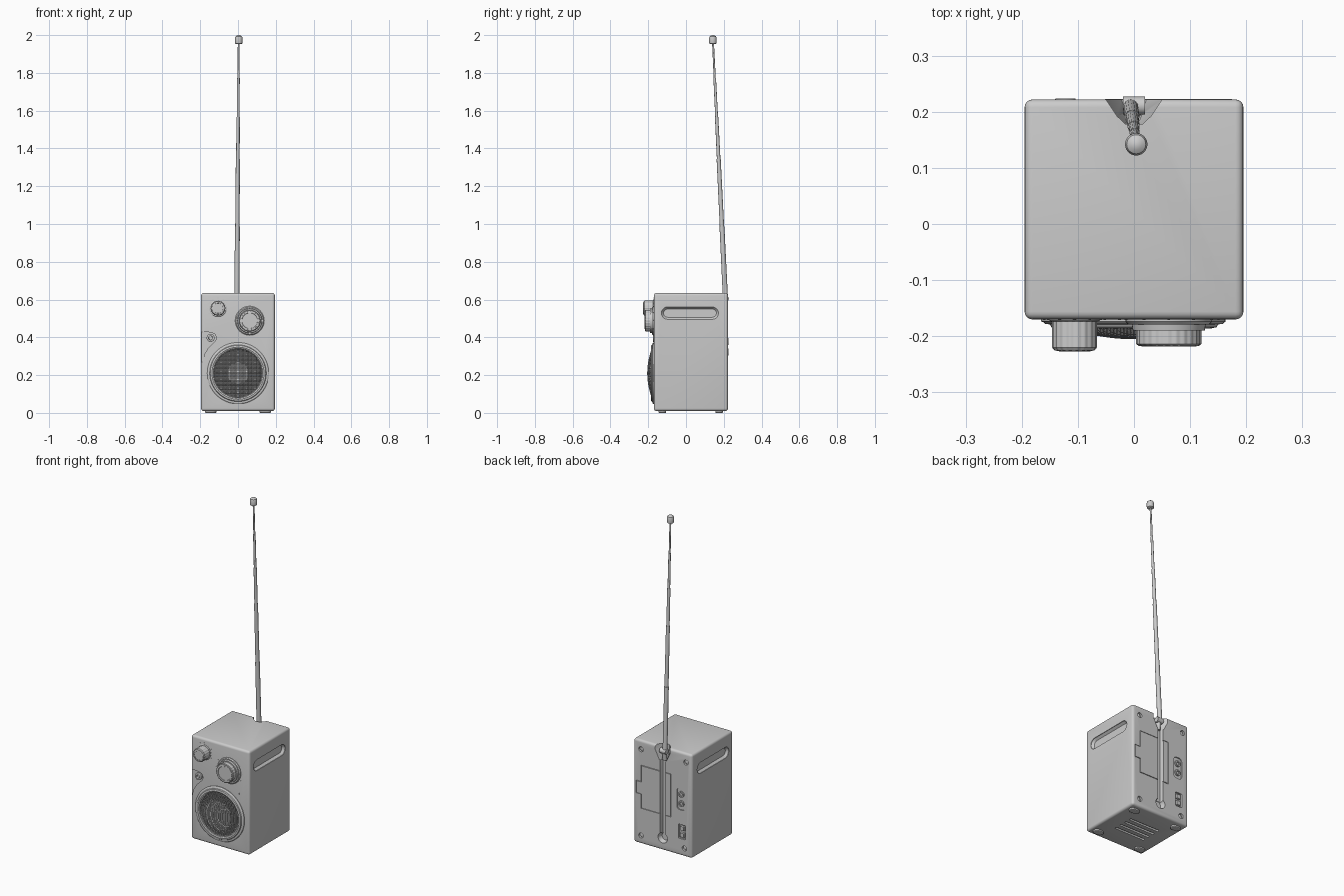
import bpy, bmesh, math
from mathutils import Vector

if "Cube" in bpy.data.objects:
    bpy.data.objects.remove(bpy.data.objects["Cube"], do_unlink=True)

grey = bpy.data.materials.new("plain grey")
grey.use_nodes = True
GREY = (0.6, 0.6, 0.6, 1)
grey.diffuse_color = GREY
grey.node_tree.nodes["Principled BSDF"].inputs["Base Color"].default_value = GREY

X, FRONT, BACK, BOTTOM, TOP = 0.195, -0.17, 0.222, 0.01, 0.635
# each side maps (u, v, outward distance) to a point
SIDES = {
    "front": lambda u, v, d: (u, FRONT - d, v),
    "back": lambda u, v, d: (u, BACK + d, v),
    "left": lambda u, v, d: (X + d, u, v),
    "right": lambda u, v, d: (-X - d, u, v),
    "top": lambda u, v, d: (u, v, TOP + d),
    "bottom": lambda u, v, d: (u, v, BOTTOM - d),
}


def finish(name, bm):
    bmesh.ops.recalc_face_normals(bm, faces=bm.faces)
    me = bpy.data.meshes.new(name)
    bm.to_mesh(me)
    bm.free()
    me.materials.append(grey)
    ob = bpy.data.objects.new(name, me)
    bpy.context.collection.objects.link(ob)
    return ob


def pill(u, v, w, h, r, n=5):
    """Rounded rectangle outline."""
    pts = []
    for k, (sx, sy) in enumerate([(1, 1), (-1, 1), (-1, -1), (1, -1)]):
        for i in range(n + 1):
            a = (k + i / n) * math.pi / 2
            pts.append((u + sx * (w / 2 - r) + r * math.cos(a),
                        v + sy * (h / 2 - r) + r * math.sin(a)))
    return pts


def disc(u, v, r, n=48, rib=0):
    return [(u + (r - rib * (i // 2 % 2)) * math.cos(math.tau * i / n),
             v + (r - rib * (i // 2 % 2)) * math.sin(math.tau * i / n)) for i in range(n)]


def stack(name, side, sections):
    """Skin a series of (outline, distance) sections and cap the ends."""
    bm = bmesh.new()
    loops = [[bm.verts.new(SIDES[side](u, v, d)) for u, v in pts] for pts, d in sections]
    for a, b in zip(loops, loops[1:]):
        for i in range(len(a)):
            j = (i + 1) % len(a)
            bm.faces.new((a[i], a[j], b[j], b[i]))
    bm.faces.new(loops[0])
    bm.faces.new(loops[-1])
    return finish(name, bm)


def turned(name, side, u, v, profile, n=48, rib=0):
    return stack(name, side, [(disc(u, v, r, n, rib), d) for r, d in profile])


def rod(name, p, q, r1, r2, n=16):
    p, q = Vector(p), Vector(q)
    bm = bmesh.new()
    bmesh.ops.create_cone(bm, cap_ends=True, segments=n, radius1=r1, radius2=r2, depth=(q - p).length)
    rot = Vector((0, 0, 1)).rotation_difference(q - p).to_matrix()
    for vert in bm.verts:
        vert.co = rot @ vert.co + (p + q) / 2
    return finish(name, bm)


def apply(ob, mod):
    with bpy.context.temp_override(object=ob, active_object=ob, selected_objects=[ob]):
        bpy.ops.object.modifier_apply(modifier=mod.name)


def cut(ob, cutter, keep=False):
    mod = ob.modifiers.new("cut", "BOOLEAN")
    mod.operation, mod.solver, mod.object = "DIFFERENCE", "EXACT", cutter
    apply(ob, mod)
    if not keep:
        bpy.data.objects.remove(cutter, do_unlink=True)


# cabinet
bm = bmesh.new()
bmesh.ops.create_cube(bm, size=1)
for vert in bm.verts:
    c = vert.co
    c.x, c.y, c.z = c.x * 2 * X, c.y * (BACK - FRONT) + (BACK + FRONT) / 2, c.z * (TOP - BOTTOM) + (TOP + BOTTOM) / 2
bmesh.ops.bevel(bm, geom=bm.edges[:], offset=0.014, segments=4, profile=0.5, affect="EDGES")
cabinet = finish("cabinet", bm)

# side grip recesses with sloped walls
for side in ("left", "right"):
    cut(cabinet, stack("grip_cutter", side, [
        (pill(0.021, 0.528, 0.302, 0.066, 0.033), 0.005), (pill(0.021, 0.528, 0.302, 0.066, 0.033), -0.003),
        (pill(0.021, 0.528, 0.28, 0.044, 0.022), -0.016)]))

# speaker well and headphone recess
SZ = 0.21
cut(cabinet, turned("speaker_cutter", "front", 0, SZ, [(0.128, 0.01), (0.128, -0.06)]))
leaf = [(-0.22, 0.43), (-0.17, 0.428), (-0.14, 0.426), (-0.122, 0.416), (-0.114, 0.398), (-0.12, 0.38),
        (-0.14, 0.362), (-0.16, 0.34), (-0.178, 0.31), (-0.188, 0.27), (-0.22, 0.27)]
cut(cabinet, stack("leaf_cutter", "front", [(leaf, 0.01), (leaf, -0.008)]))


# battery cover with its seam
def cover_outline(m):
    l, r, b, t = -0.055 + m, 0.145 - m, 0.225 + m, 0.485 - m
    tab, low, high = 0.178 - m, 0.31 + m, 0.387 - m
    return [(l, b), (r, b), (r, low), (tab, low), (tab, high), (r, high), (r, t), (l, t)]


cut(cabinet, stack("seam_cutter", "back", [(cover_outline(0), 0.01), (cover_outline(0), -0.006)]))
cover = stack("battery_cover", "back", [(cover_outline(0.003), -0.006), (cover_outline(0.003), 0.001)])

# antenna channel, round pocket and flared top notch
channel = stack("channel_cutter", "back", [(pill(0, 0.38, 0.04, 0.62, 0.01), 0.01),
                                           (pill(0, 0.38, 0.03, 0.61, 0.01), -0.024)])
cut(cover, channel, keep=True)
cut(cabinet, channel)
cut(cabinet, turned("pocket_cutter", "back", 0, 0.085, [(0.032, 0.01), (0.031, -0.004), (0.022, -0.026)]))


def notch(w):
    return [(-w, 0.24), (-w, 0.222), (-0.6 * w, 0.192), (-0.3 * w, 0.178),
            (0.3 * w, 0.178), (0.6 * w, 0.192), (w, 0.222), (w, 0.24)]


cut(cabinet, stack("notch_cutter", "top", [(notch(0.022), -0.085), (notch(0.05), -0.03), (notch(0.05), 0.02)]))

# rear sockets and screw holes
for x, z in [(0.145, 0.58), (-0.155, 0.58), (-0.145, 0.06), (0.145, 0.06)]:
    cut(cabinet, turned("screw_cutter", "back", x, z, [(0.015, 0.01), (0.015, -0.012)], 24))
    turned("screw", "back", x, z, [(0.009, -0.014), (0.009, -0.008), (0.006, -0.006)], 16)
cut(cabinet, stack("socket_cutter", "back", [(pill(-0.122, 0.35, 0.056, 0.13, 0.02), 0.01),
                                             (pill(-0.122, 0.35, 0.056, 0.13, 0.02), -0.006)]))
for z in (0.322, 0.378):
    turned("rear_jack", "back", -0.122, z, [(0.018, -0.008), (0.018, 0.002), (0.01, 0.002), (0.01, -0.005)], 24)
cut(cabinet, stack("switch_cutter", "back", [(pill(-0.128, 0.155, 0.045, 0.085, 0.004), 0.01),
                                             (pill(-0.128, 0.155, 0.045, 0.085, 0.004), -0.01)]))
for z in (0.135, 0.175):
    stack("rear_switch", "back", [(pill(-0.128, z, 0.03, 0.028, 0.003), -0.012),
                                  (pill(-0.128, z, 0.026, 0.024, 0.003), 0.001)])

# speaker bezel, cone and dust cap
turned("speaker_bezel", "front", 0, SZ, [
    (0.163, -0.002), (0.163, 0.004), (0.158, 0.008), (0.15, 0.009), (0.147, 0.014), (0.138, 0.016),
    (0.131, 0.013), (0.126, 0.004), (0.12, -0.01), (0.05, -0.045), (0.036, -0.045),
    (0.034, -0.038), (0.02, -0.031), (0.005, -0.03)], 64)

# domed wire grille
bm = bmesh.new()
bmesh.ops.create_grid(bm, x_segments=44, y_segments=44, size=0.132)
R = 0.13
bmesh.ops.delete(bm, geom=[f for f in bm.faces if f.calc_center_median().length > R], context="FACES")
for vert in bm.verts:
    u, v = vert.co.x, vert.co.y
    vert.co = SIDES["front"](u, SZ + v, 0.01 + 0.024 * (1 - (u * u + v * v) / R ** 2))
grille = finish("speaker_grille", bm)
wire = grille.modifiers.new("wire", "WIREFRAME")
wire.thickness = 0.0026
apply(grille, wire)

# tuning dial and volume knob
turned("dial_plate", "front", 0.062, 0.488, [(0.077, -0.002), (0.077, 0.004), (0.072, 0.009),
                                            (0.066, 0.009), (0.064, 0.02), (0.05, 0.02)])
turned("tuning_knob", "front", 0.062, 0.488, [(0.058, 0.018), (0.058, 0.044), (0.054, 0.047)], 96, 0.0015)
turned("tuning_knob_cap", "front", 0.062, 0.488, [(0.05, 0.045), (0.049, 0.048), (0.042, 0.0485), (0.04, 0.046)])
turned("volume_collar", "front", -0.106, 0.554, [(0.045, -0.002), (0.045, 0.002), (0.042, 0.004)])
turned("volume_knob", "front", -0.106, 0.554, [(0.04, 0.002), (0.04, 0.05), (0.036, 0.055)], 72, 0.0015)
turned("volume_knob_cap", "front", -0.106, 0.554, [(0.033, 0.053), (0.032, 0.056), (0.027, 0.057), (0.026, 0.054)])

# dial ticks
for name, u, v, r in (("tuning_tick", 0.062, 0.488, 0.088), ("volume_tick", -0.106, 0.554, 0.054)):
    for i in range(11):
        a = math.radians(-60 + 30 * i)
        turned(name, "front", u + r * math.cos(a), v + r * math.sin(a), [(0.0025, -0.001), (0.0025, 0.001)], 8)

# headphone jack and indicator lamps
turned("headphone_jack", "front", -0.145, 0.397, [(0.021, -0.01), (0.021, 0.003), (0.018, 0.005),
                                                 (0.011, 0.005), (0.01, -0.006)], 32)
turned("lamp", "front", 0.125, 0.365, [(0.004, -0.001), (0.004, 0.002)], 12)

# feet and underside vents
for x in (-0.145, 0.145):
    for y in (-0.125, 0.175):
        stack("foot", "bottom", [(pill(x, y, 0.06, 0.04, 0.019), -0.002), (pill(x, y, 0.06, 0.04, 0.019), 0.008),
                                 (pill(x, y, 0.054, 0.034, 0.016), 0.01)])
for i in range(4):
    y = -0.035 + 0.04 * i
    cut(cabinet, stack("vent_cutter", "bottom", [(pill(0, y, 0.2, 0.014, 0.006), 0.01),
                                                 (pill(0, y, 0.2, 0.014, 0.006), -0.01)]))

# telescopic antenna
base, tip = Vector((-0.006, 0.209, 0.6)), Vector((0.004, 0.142, 1.98))
stops = [0, 0.28, 0.54, 0.7, 0.85, 1]
for i in range(5):
    r = 0.0135 - 0.002 * i
    rod("antenna_section", base.lerp(tip, stops[i]), base.lerp(tip, stops[i + 1]), r, r - 0.0006)
turned("antenna_tip", "top", 0.004, 0.142, [(0.012, 1.317), (0.019, 1.321), (0.02, 1.33), (0.02, 1.35),
                                           (0.017, 1.358), (0.01, 1.363), (0.003, 1.365)], 24)
rod("antenna_hinge", (-0.02, 0.211, 0.605), (0.02, 0.211, 0.605), 0.016, 0.016)
rod("hinge_post", (0, 0.2, 0.55), (0, 0.207, 0.605), 0.013, 0.013)

# shading
bpy.ops.object.select_all(action="DESELECT")
for ob in bpy.context.collection.objects:
    if ob.type == "MESH":
        ob.select_set(True)
        bpy.context.view_layer.objects.active = ob
bpy.ops.object.shade_smooth_by_angle(angle=math.radians(30))
